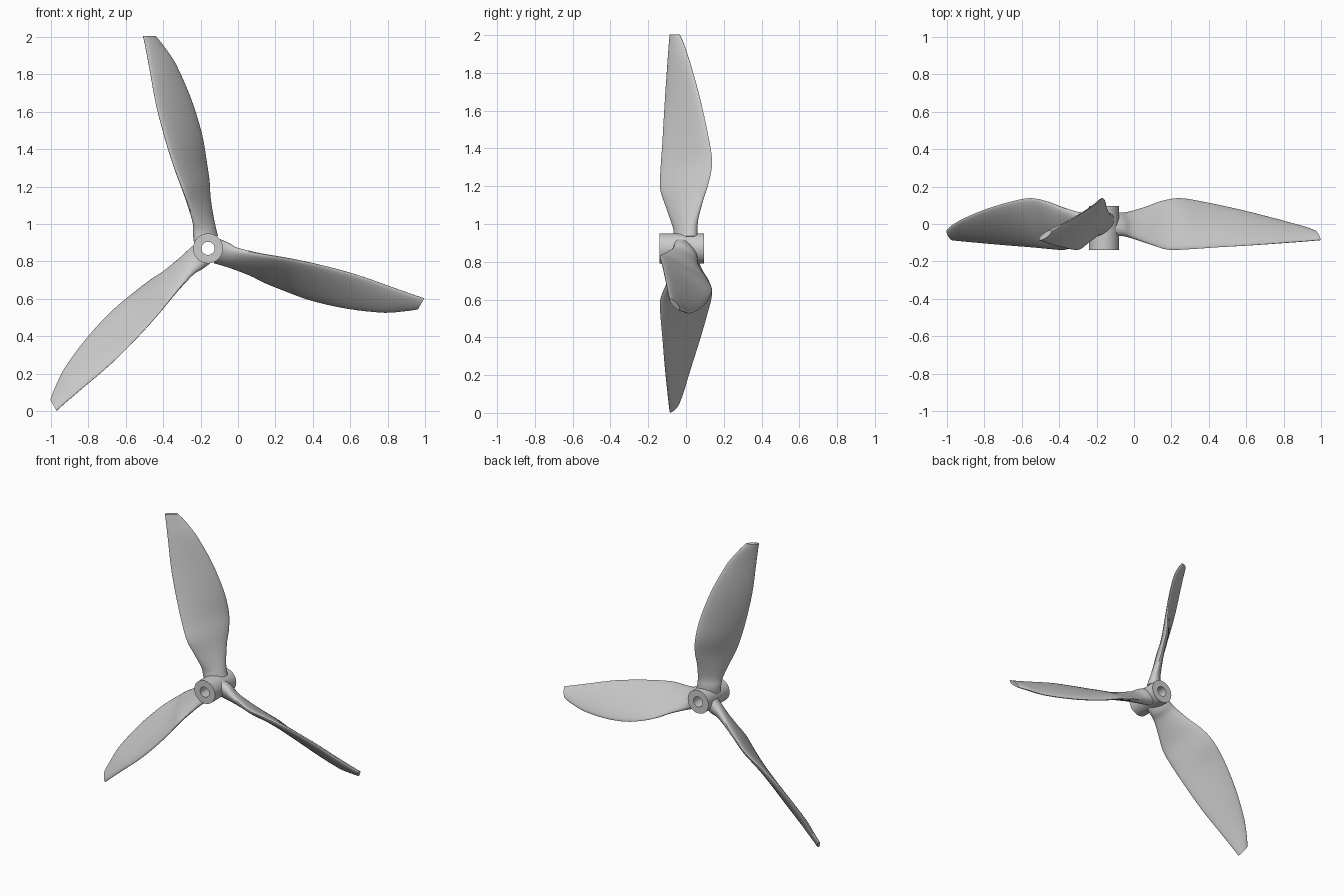
import bpy, bmesh, math
from mathutils import Vector

if "Cube" in bpy.data.objects:
    bpy.data.objects.remove(bpy.data.objects["Cube"], do_unlink=True)

CENTRE = Vector((-0.16, 0, 0.87))
grey = bpy.data.materials.new("propeller grey")
grey.use_nodes = True
grey.diffuse_color = (0.6, 0.6, 0.6, 1)
grey.node_tree.nodes["Principled BSDF"].inputs["Base Color"].default_value = grey.diffuse_color


def make_object(name, bm, angle=0.0):
    bmesh.ops.recalc_face_normals(bm, faces=bm.faces)
    mesh = bpy.data.meshes.new(name)
    bm.to_mesh(mesh)
    bm.free()
    mesh.materials.append(grey)
    ob = bpy.data.objects.new(name, mesh)
    bpy.context.collection.objects.link(ob)
    ob.location = CENTRE
    ob.rotation_euler.y = -angle
    bpy.ops.object.select_all(action="DESELECT")
    ob.select_set(True)
    bpy.context.view_layer.objects.active = ob
    bpy.ops.object.shade_smooth_by_angle(angle=math.radians(40))
    return ob


def skin(bm, rings, closed=False):
    n = len(rings[0])
    pairs = list(zip(rings, rings[1:]))
    if closed:
        pairs.append((rings[-1], rings[0]))
    for a, b in pairs:
        for i in range(n):
            j = (i + 1) % n
            bm.faces.new((a[i], a[j], b[j], b[i]))


def spline(rows, steps):
    """Catmull-Rom through the rows."""
    out = []
    for i in range(len(rows) - 1):
        p0, p1, p2, p3 = (rows[min(max(k, 0), len(rows) - 1)] for k in range(i - 1, i + 3))
        for s in range(steps):
            t = s / steps
            out.append([b + t / 2 * (c - a + t * (2*a - 5*b + 4*c - d + t * (3*(b - c) + d - a)))
                        for a, b, c, d in zip(p0, p1, p2, p3)])
    return out + [list(rows[-1])]


# Hub: a tube along y
bm = bmesh.new()
rings = []
for radius, y in ((0.08, -0.14), (0.08, 0.095), (0.035, 0.095), (0.035, -0.14)):
    angles = [math.tau * i / 48 for i in range(48)]
    rings.append([bm.verts.new((radius * math.cos(a), y, radius * math.sin(a))) for a in angles])
skin(bm, rings, closed=True)
make_object("hub", bm)

# Blade stations: radius, front edge (across, depth), rear edge (across, depth), thickness
STATIONS = [
    (0.05, 0.055, -0.055, -0.06, 0.05, 0.10),
    (0.10, 0.048, -0.057, -0.062, 0.053, 0.09),
    (0.15, 0.036, -0.075, -0.066, 0.063, 0.07),
    (0.25, 0.040, -0.110, -0.080, 0.092, 0.055),
    (0.34, 0.048, -0.137, -0.100, 0.122, 0.048),
    (0.45, 0.058, -0.135, -0.115, 0.138, 0.045),
    (0.60, 0.065, -0.125, -0.130, 0.115, 0.043),
    (0.80, 0.064, -0.113, -0.124, 0.072, 0.040),
    (1.00, 0.047, -0.099, -0.094, 0.020, 0.036),
    (1.12, 0.036, -0.090, -0.056, -0.012, 0.030),
    (1.175, 0.033, -0.085, -0.031, -0.035, 0.026),
]


def blade(name, angle, sides=28):
    bm = bmesh.new()
    rings = []
    for r, t0, y0, t1, y1, thick in spline(STATIONS, 4):
        front, rear = Vector((t0, y0)), Vector((t1, y1))
        mid, half = (front + rear) / 2, (front - rear) / 2
        normal = Vector((-half.y, half.x)).normalized() * thick / 2
        slant = 0.28 * max(0, (r - 1) / 0.175)
        ring = []
        for i in range(sides):
            a = math.tau * i / sides
            p = mid + half * math.cos(a) + normal * math.sin(a)
            ring.append(bm.verts.new((r + slant * p.x, p.y, p.x)))
        rings.append(ring)
    skin(bm, rings)
    bm.faces.new(rings[0])
    bm.faces.new(rings[-1])
    make_object(name, bm, angle)


for k, name in enumerate(("left_blade", "top_blade", "right_blade")):
    blade(name, math.radians(-14.6 + 120 * k))
